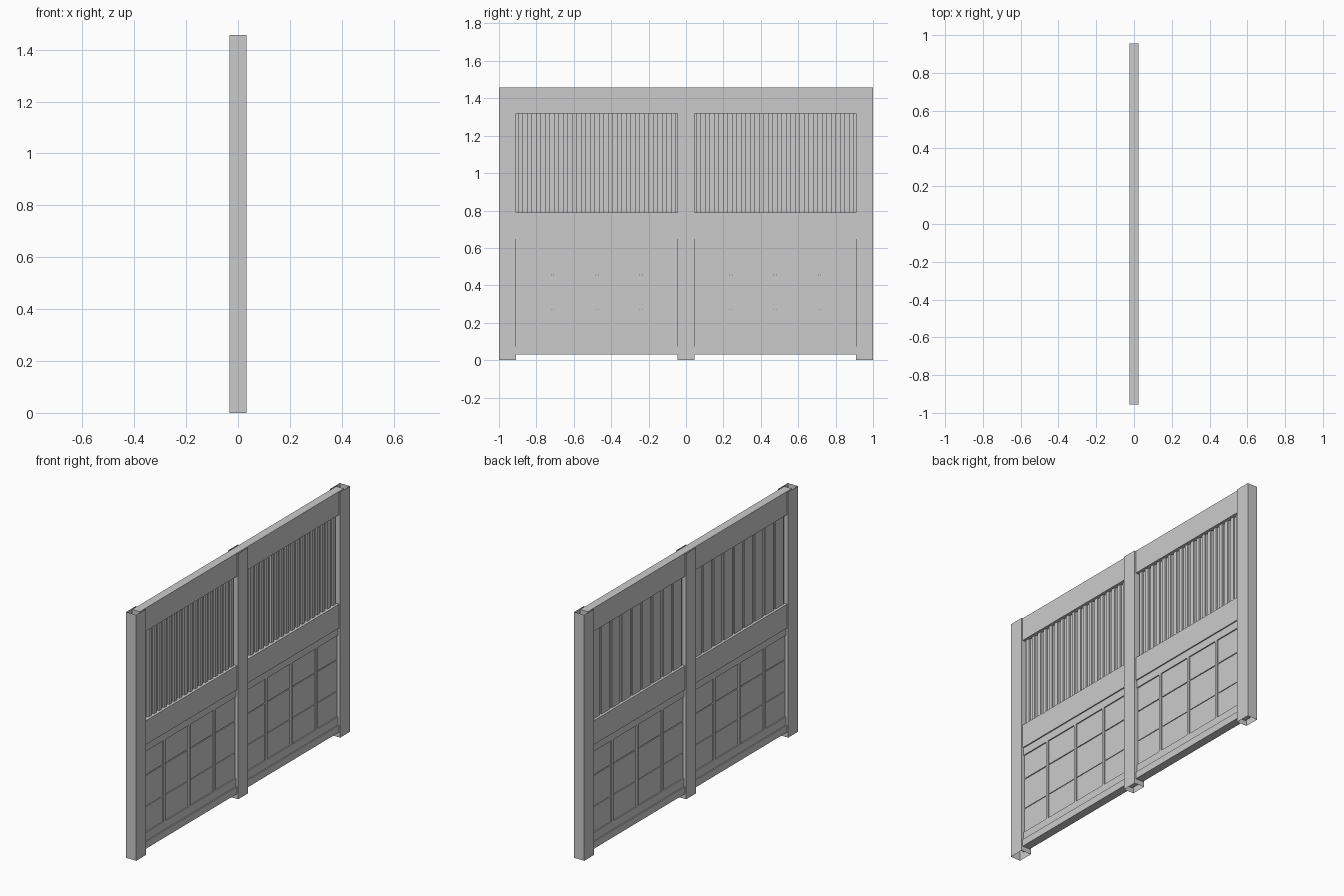
import bpy, bmesh

if "Cube" in bpy.data.objects:
    bpy.data.objects.remove(bpy.data.objects["Cube"])

H = 1.457        # overall height
POST_HALF = 0.045
POST_DEPTH = 0.033


def finish(name, bm):
    mesh = bpy.data.meshes.new(name)
    bm.to_mesh(mesh)
    bm.free()
    obj = bpy.data.objects.new(name, mesh)
    bpy.context.collection.objects.link(obj)
    return obj


def add_box(bm, x, y, z):
    """Add a box given (min, max) ranges on each axis."""
    verts = bmesh.ops.create_cube(bm, size=1)["verts"]
    for v in verts:
        for i, (lo, hi) in enumerate((x, y, z)):
            v.co[i] = (lo + hi) / 2 + v.co[i] * (hi - lo)
    return verts


def box(name, x, y, z):
    bm = bmesh.new()
    add_box(bm, x, y, z)
    return finish(name, bm)


def both(d):
    return (-d, d)


# Hollow posts, open at both ends
for name, y in (("post_left", -0.955), ("post_centre", 0), ("post_right", 0.955)):
    bm = bmesh.new()
    add_box(bm, both(POST_DEPTH), (y - POST_HALF, y + POST_HALF), (0, H))
    caps = [f for f in bm.faces if abs(f.normal.z) > 0.9]
    bmesh.ops.delete(bm, geom=caps, context='FACES_ONLY')
    finish(name, bm)

# Horizontal rails running into the posts, with thinner stepped trims
SPAN = both(0.955)
box("top_rail", both(0.025), SPAN, (1.319, H))
box("middle_rail", both(0.025), SPAN, (0.647, 0.789))
box("middle_trim", both(0.018), SPAN, (0.602, 0.647))
box("bottom_rail", both(0.025), SPAN, (0.03, 0.072))
box("bottom_trim", both(0.018), SPAN, (0.072, 0.12))

for side, y0, y1 in (("left", -0.91, -0.045), ("right", 0.045, 0.91)):
    width = y1 - y0

    # Lower panel: core sheet with three stacked boards
    bm = bmesh.new()
    add_box(bm, both(0.006), (y0, y1), (0.12, 0.602))
    for z in ((0.12, 0.268), (0.272, 0.453), (0.458, 0.602)):
        add_box(bm, both(0.011), (y0, y1), z)
    finish("lower_boards_" + side, bm)

    # Vertical battens on both faces of the lower panel
    bm = bmesh.new()
    centre = (y0 + y1) / 2
    for k in (-1, 0, 1):
        y = centre + k * 0.236
        add_box(bm, both(0.018), (y - 0.009, y + 0.009), (0.12, 0.602))
    finish("lower_battens_" + side, bm)

    # Upper panel backing sheet
    box("upper_sheet_" + side, (-0.004, 0), (y0, y1), (0.789, 1.319))

    # Narrow slats on the front of the upper panel
    bm = bmesh.new()
    count = 18
    pitch = width / count
    for i in range(count):
        y = y0 + (i + 0.5) * pitch
        add_box(bm, (-0.002, 0.010), (y - 0.012, y + 0.012), (0.789, 1.319))
    finish("upper_slats_" + side, bm)

    # Wider boards on the back of the upper panel
    bm = bmesh.new()
    count = 9
    pitch = width / count
    for i in range(count):
        y = y0 + (i + 0.5) * pitch
        add_box(bm, (-0.010, -0.002), (y - 0.038, y + 0.038), (0.789, 1.319))
    finish("upper_back_boards_" + side, bm)
